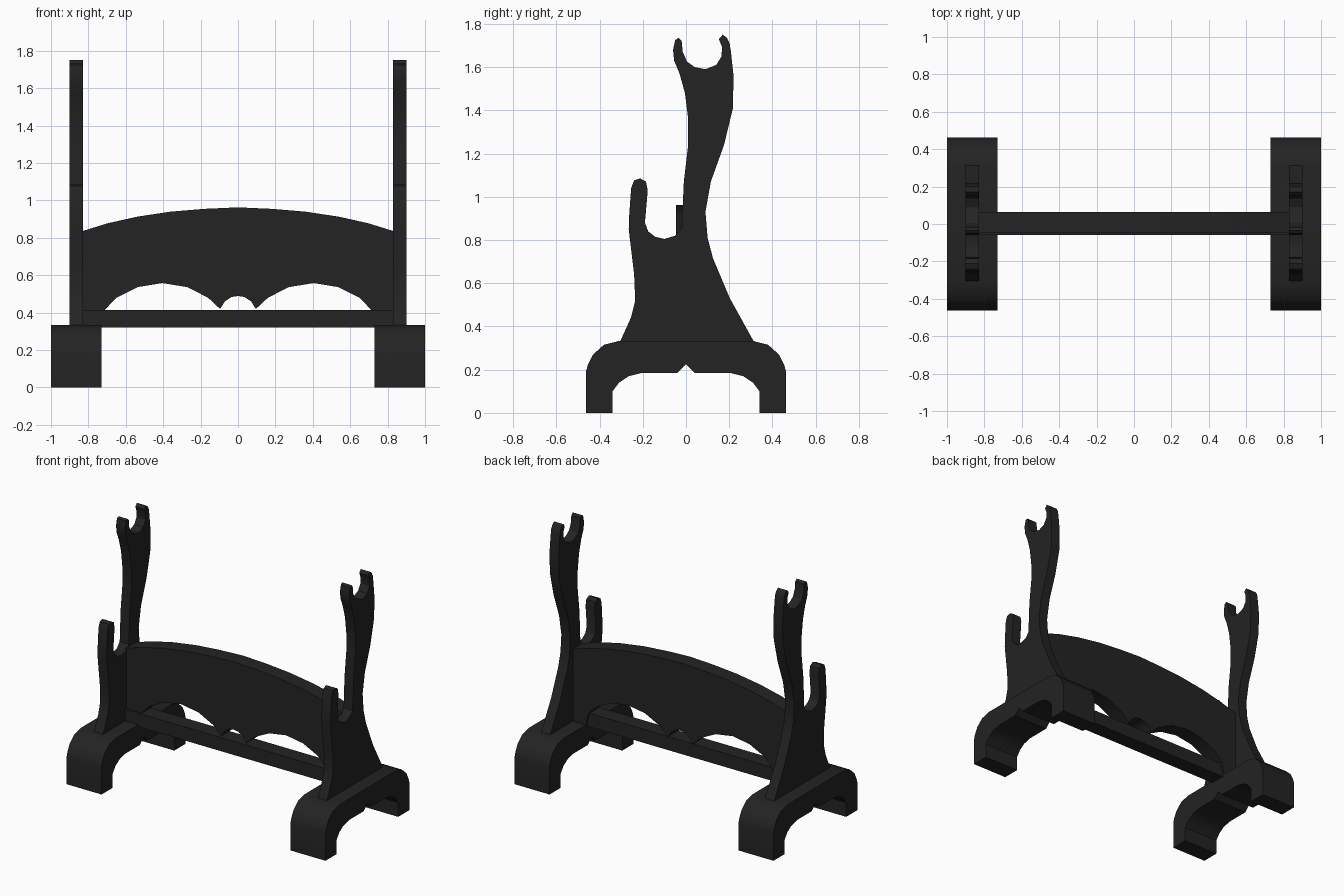
import bpy
import bmesh
import math

default_cube = bpy.data.objects.get("Cube")
if default_cube:
    bpy.data.objects.remove(default_cube, do_unlink=True)

# Single black lacquer finish
lacquer = bpy.data.materials.new("black lacquer")
lacquer.use_nodes = True
lacquer.diffuse_color = (0.017, 0.017, 0.017, 1)
shader = next(n for n in lacquer.node_tree.nodes if n.type == "BSDF_PRINCIPLED")
shader.inputs["Base Color"].default_value = lacquer.diffuse_color


def mirrored(half):
    """Close a half outline, running from centre line to centre line."""
    return half + [(-u, z) for u, z in reversed(half) if u != 0]


def extrude_profile(name, outline, axis, start, end):
    """Extrude an outline (in hundredths) along the x or y axis."""
    bm = bmesh.new()
    verts = []
    for u, z in outline:
        position = (start, u / 100, z / 100) if axis == "x" else (u / 100, start, z / 100)
        verts.append(bm.verts.new(position))
    face = bm.faces.new(verts)
    result = bmesh.ops.extrude_face_region(bm, geom=[face])
    moved = [g for g in result["geom"] if isinstance(g, bmesh.types.BMVert)]
    depth = end - start
    offset = (depth, 0, 0) if axis == "x" else (0, depth, 0)
    bmesh.ops.translate(bm, verts=moved, vec=offset)
    bmesh.ops.recalc_face_normals(bm, faces=bm.faces)
    mesh = bpy.data.meshes.new(name)
    bm.to_mesh(mesh)
    bm.free()
    mesh.materials.append(lacquer)
    part = bpy.data.objects.new(name, mesh)
    bpy.context.collection.objects.link(part)
    bpy.ops.object.select_all(action="DESELECT")
    part.select_set(True)
    bpy.context.view_layer.objects.active = part
    bpy.ops.object.shade_smooth_by_angle(angle=math.radians(30))
    return part


# Arched foot, with a small notch under the middle
foot = mirrored([
    (0, 33.3), (31, 33.3), (38, 31.5), (43, 27), (45.5, 22), (46.3, 19), (46.3, 0),
    (34, 0), (34, 10), (31, 14), (26.5, 17), (20.5, 18.5), (4, 18.5), (0, 22.5),
])

# Upright with a low front cradle and a tall rear cradle
front_hook = [
    (-30.5, 33), (-25.5, 44), (-23.5, 52), (-24, 64), (-26.5, 85), (-26.3, 91),
    (-25.4, 104), (-24, 107.6), (-21.2, 108.5), (-18.5, 107), (-17.7, 103),
]
low_cradle = [(-19, 88), (-17.5, 84), (-14.3, 81.5), (-10, 80.5), (-5, 82), (-2, 85.5)]
neck_front = [(-1, 107), (1, 124), (1, 136), (-0.5, 148), (-3, 157), (-5.5, 163)]
tall_cradle = [
    (-6, 168), (-5, 172.5), (-3.5, 173.5), (-2, 172), (-1.5, 167), (0.5, 162.5),
    (4, 160), (9, 159), (14, 161), (16.5, 165), (16.6, 169.5), (15.2, 173),
    (17, 175), (19, 173.5), (20.2, 171),
]
neck_back = [
    (20.8, 167), (22, 156), (21.7, 141), (17.6, 124), (11.5, 107), (9, 93),
    (10, 81), (12.5, 71.5), (20.3, 53), (31.4, 33),
]
upright = front_hook + low_cradle + neck_front + tall_cradle + neck_back

for side, sign in (("left", 1), ("right", -1)):
    extrude_profile(side + "_foot", foot, "x", sign * 0.73, sign)
    extrude_profile(side + "_upright", upright, "x", sign * 0.83, sign * 0.9)

# Arched panel with scalloped lower edge
panel = mirrored([
    (0, 96.3), (18, 95.5), (36, 94), (54, 91.3), (70, 87.7), (83.5, 83.5),
    (83.5, 33), (73, 33), (71, 41.7), (65, 48), (53.5, 53.7), (40.5, 55.8),
    (27.3, 53.7), (16, 48), (9.6, 42), (7, 46), (3.5, 48.4), (0, 48.9),
])
extrude_profile("arched_panel", panel, "y", -0.047, 0.063)

# Straight lower rail joining the uprights
rail = mirrored([(0, 41.5), (83.5, 41.5), (83.5, 32), (0, 32)])
extrude_profile("lower_rail", rail, "y", -0.06, 0.05)
